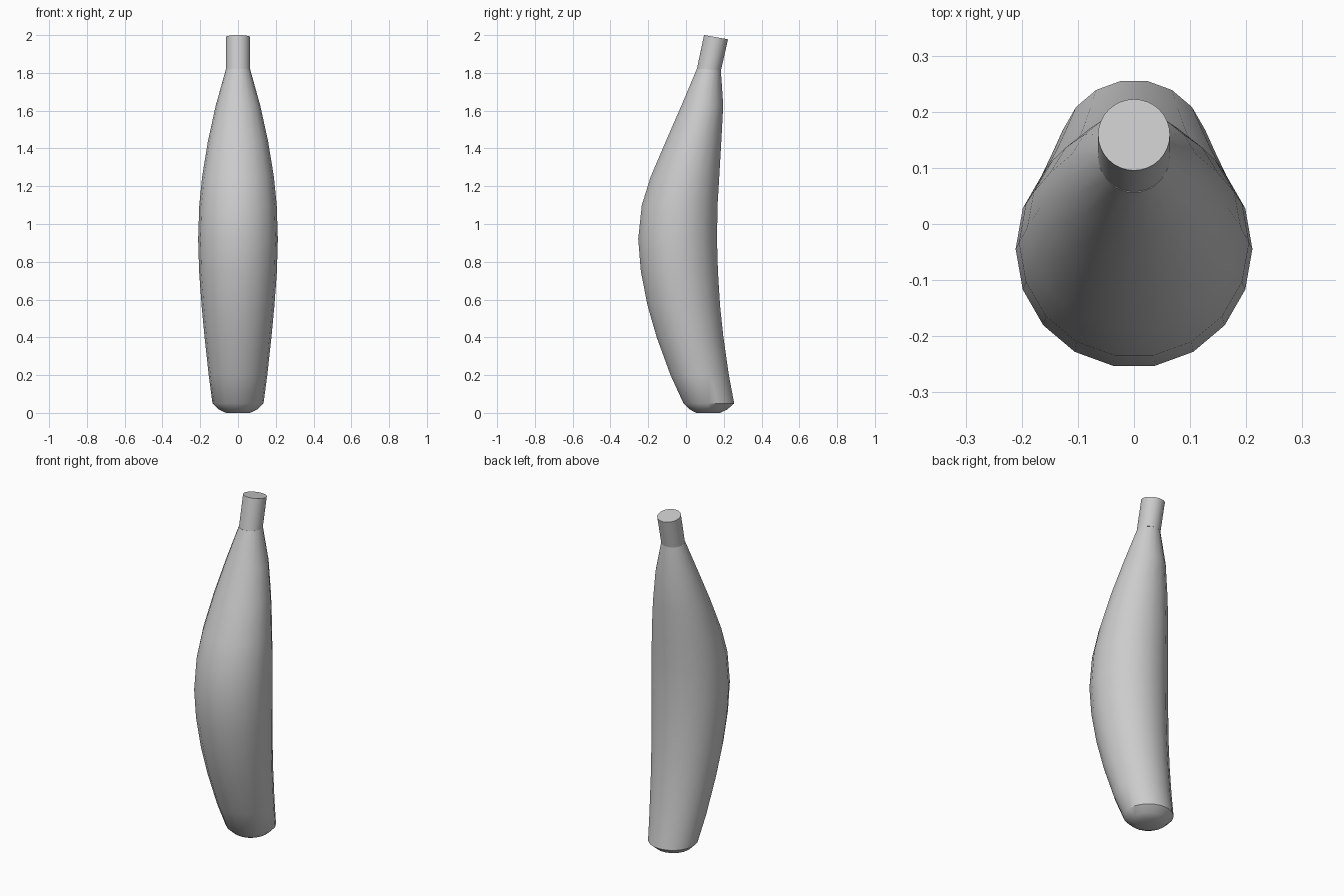
import bpy, bmesh, math
from mathutils import Vector

if "Cube" in bpy.data.objects:
    bpy.data.objects.remove(bpy.data.objects["Cube"])


def loft(name, rings, angle):
    """Skin a stack of closed rings and cap both ends."""
    bm = bmesh.new()
    loops = [[bm.verts.new(p) for p in ring] for ring in rings]
    n = len(loops[0])
    for a, b in zip(loops, loops[1:]):
        for i in range(n):
            j = (i + 1) % n
            bm.faces.new((a[i], a[j], b[j], b[i]))
    bm.faces.new(loops[0][::-1])
    bm.faces.new(loops[-1])
    bmesh.ops.recalc_face_normals(bm, faces=bm.faces)
    mesh = bpy.data.meshes.new(name)
    bm.to_mesh(mesh)
    bm.free()
    ob = bpy.data.objects.new(name, mesh)
    bpy.context.collection.objects.link(ob)
    bpy.ops.object.select_all(action='DESELECT')
    ob.select_set(True)
    bpy.context.view_layer.objects.active = ob
    bpy.ops.object.shade_smooth_by_angle(angle=math.radians(angle))
    return ob


# Fruit body: (z, front y, back y, half width)
SECTIONS = [
    (0.00, 0.055, 0.180, 0.063),
    (0.017, 0.022, 0.217, 0.100),
    (0.05, -0.013, 0.255, 0.135),
    (0.20, -0.082, 0.227, 0.155),
    (0.40, -0.155, 0.198, 0.177),
    (0.57, -0.204, 0.180, 0.193),
    (0.75, -0.239, 0.169, 0.206),
    (0.92, -0.253, 0.164, 0.211),
    (1.10, -0.234, 0.167, 0.205),
    (1.25, -0.187, 0.176, 0.190),
    (1.44, -0.106, 0.187, 0.159),
    (1.63, -0.023, 0.197, 0.117),
    (1.82, 0.057, 0.184, 0.064),
]
SIDES = 18
rings = []
for z, front, back, hw in SECTIONS:
    cy = (front + back) / 2
    ry = (back - front) / 2 / math.cos(math.pi / SIDES)
    rings.append([(hw * math.cos(math.tau * i / SIDES),
                   cy + ry * math.sin(math.tau * i / SIDES), z)
                  for i in range(SIDES)])
loft("fruit_body", rings, 40)

# Stem: short tube leaning backwards with a tilted flat end
tilt = math.radians(10)
stem = []
for cy, cz, t in ((0.121, 1.815, 0.0), (0.159, 1.989, tilt)):
    stem.append([Vector((0.064 * math.cos(a),
                         cy + 0.0645 * math.sin(a) * math.cos(t),
                         cz - 0.0645 * math.sin(a) * math.sin(t)))
                 for a in (math.tau * i / 32 for i in range(32))])
loft("stem", stem, 40)
